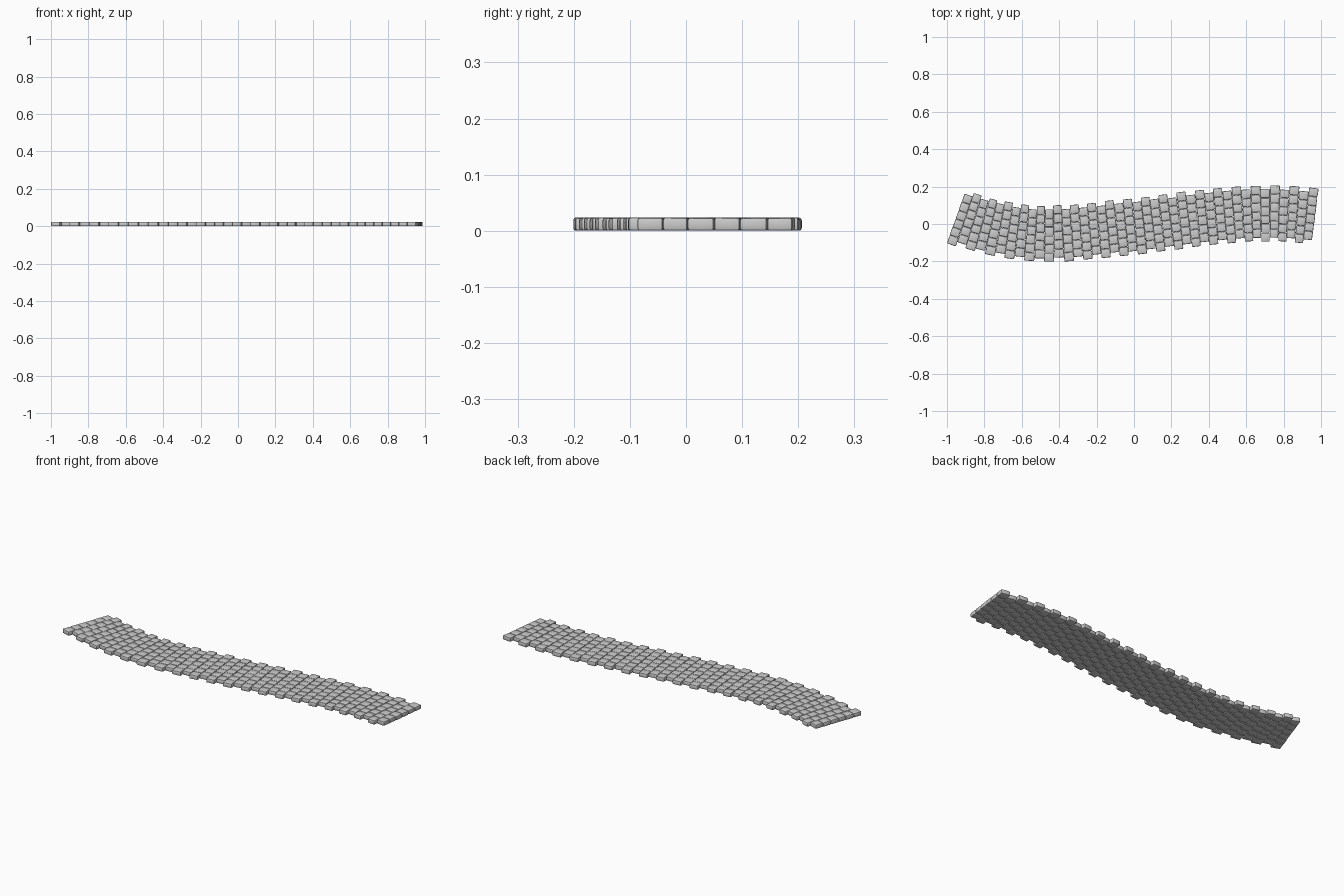
import bpy, bmesh, math, random
from mathutils import Vector

if "Cube" in bpy.data.objects:
    bpy.data.objects.remove(bpy.data.objects["Cube"])

random.seed(4)
COLS, ROWS, H = 40, 6, 0.024
PITCH = 0.0465

# S-shaped centre line, sampled with Catmull-Rom and measured by length
pts = [Vector(p) for p in ((-1.2, 0.15), (-0.95, 0.04), (-0.7, -0.03), (-0.42, -0.052),
                           (0, -0.013), (0.35, 0.03), (0.68, 0.057), (0.968, 0.04), (1.25, -0.02))]
line = []
for a, b, c, d in zip(pts, pts[1:], pts[2:], pts[3:]):
    for i in range(40):
        t = i / 40
        line.append(0.5 * (2 * b + (c - a) * t + (2 * a - 5 * b + 4 * c - d) * t * t
                           + (3 * b - a - 3 * c + d) * t ** 3))
line.append(pts[-2])
dist = [0.0]
for p, q in zip(line, line[1:]):
    dist.append(dist[-1] + (q - p).length)
total = dist[-1]


def on_path(s, across, z):
    """Point at length s along the path, offset sideways."""
    i = 0
    while i < len(dist) - 2 and dist[i + 1] < s:
        i += 1
    k = (s - dist[i]) / (dist[i + 1] - dist[i])
    p = line[i].lerp(line[i + 1], k)
    t = (line[min(i + 4, len(line) - 1)] - line[max(i - 3, 0)]).normalized()
    return Vector((p.x - t.y * across, p.y + t.x * across, z))


def add_stone(bm, s0, s1, t0, t1):
    """Pillow-shaped paving stone with rounded edges."""
    tmp = bmesh.new()
    bmesh.ops.create_cube(tmp, size=1)
    for v in tmp.verts:
        s = s0 if v.co.x < 0 else s1
        t = t0 if v.co.y < 0 else t1
        v.co = on_path(s, t, 0 if v.co.z < 0 else H - random.uniform(0, 0.0012))
    bmesh.ops.bevel(tmp, geom=tmp.edges[:], offset=0.0045, segments=2,
                    profile=0.5, affect='EDGES')
    me = bpy.data.meshes.new("tmp")
    tmp.to_mesh(me)
    tmp.free()
    bm.from_mesh(me)
    bpy.data.meshes.remove(me)


# Staggered columns of stones
bm = bmesh.new()
step = total / COLS
for c in range(COLS):
    shift = (0.0095 if c % 2 else -0.0095) + random.uniform(-0.002, 0.002)
    cuts = [(r - ROWS / 2) * PITCH + shift + random.uniform(-0.002, 0.002)
            for r in range(ROWS + 1)]
    for r in range(ROWS):
        j = random.uniform(-0.001, 0.001)
        add_stone(bm, c * step + 0.0002 + j, (c + 1) * step - 0.0002 + j,
                  cuts[r] + 0.0002, cuts[r + 1] - 0.0002)

mesh = bpy.data.meshes.new("stone_path")
bm.to_mesh(mesh)
bm.free()
path = bpy.data.objects.new("stone_path", mesh)
bpy.context.collection.objects.link(path)
bpy.context.view_layer.objects.active = path
path.select_set(True)
bpy.ops.object.shade_smooth_by_angle(angle=math.radians(40))
